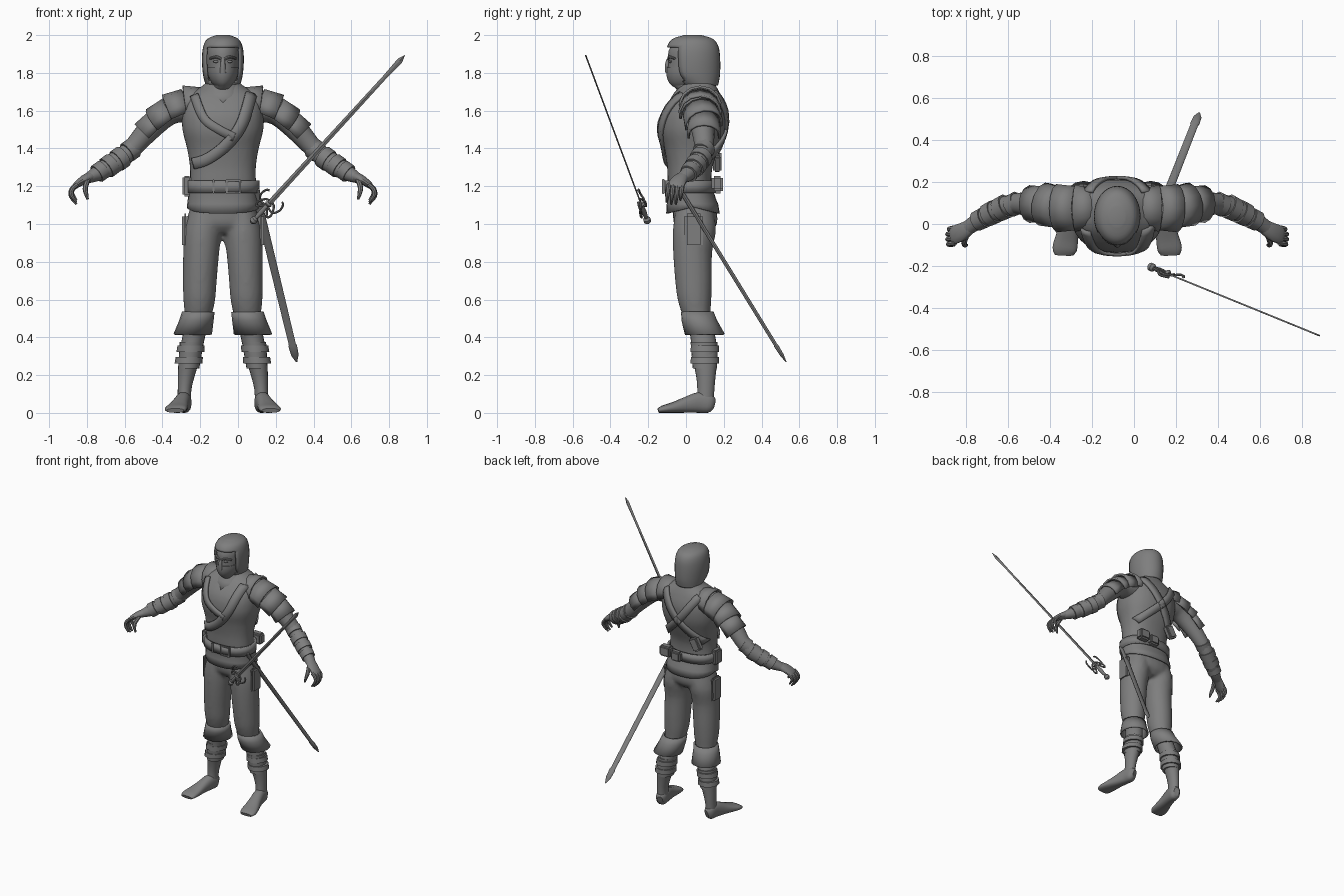
import bpy, bmesh, math
from mathutils import Vector, Matrix
from mathutils.bvhtree import BVHTree

if "Cube" in bpy.data.objects:
    bpy.data.objects.remove(bpy.data.objects["Cube"])

X, Y, Z = Vector((1, 0, 0)), Vector((0, 1, 0)), Vector((0, 0, 1))
CX = -0.08  # the figure stands left of the origin, the sword balances it

grey = bpy.data.materials.new("plain_grey")
grey.use_nodes = True
grey.diffuse_color = (0.21, 0.21, 0.21, 1)
grey.node_tree.nodes["Principled BSDF"].inputs["Base Color"].default_value = (0.21, 0.21, 0.21, 1)


def smooth(secs, k):
    """Catmull-Rom refinement of a list of sections."""
    out = []
    for i in range(len(secs) - 1):
        a, b, c, d = (secs[min(max(j, 0), len(secs) - 1)] for j in range(i - 1, i + 3))
        for s in range(k):
            t = s / k
            out.append(tuple(0.5 * (2 * q + (r - p) * t + (2 * p - 5 * q + 4 * r - w) * t * t
                                    + (3 * q - p - 3 * r + w) * t ** 3)
                             for p, q, r, w in zip(a, b, c, d)))
    return out + [tuple(secs[-1])]


def tube(bm, secs, n=20, ref=Y, p=2, flat=False, cap=True, k=1, arc=None):
    """Loft of sections (x, y, z, ra, rb); arc=(start, end) makes an open shell."""
    secs = smooth(secs, k)
    cs = [Vector(s[:3]) for s in secs]
    rings = []
    for i, s in enumerate(secs):
        t = Z if flat else (cs[min(i + 1, len(cs) - 1)] - cs[max(i - 1, 0)]).normalized()
        u = ref.cross(t).normalized()
        v = t.cross(u)
        ring = []
        for j in range(n):
            a = arc[0] + (arc[1] - arc[0]) * j / (n - 1) if arc else math.tau * j / n
            c, d = math.cos(a), math.sin(a)
            ring.append(bm.verts.new(cs[i] + u * s[3] * math.copysign(abs(c) ** (2 / p), c)
                                     + v * s[4] * math.copysign(abs(d) ** (2 / p), d)))
        rings.append(ring)
    for a, b in zip(rings, rings[1:]):
        for j in range(n - 1 if arc else n):
            bm.faces.new((a[j], a[(j + 1) % n], b[(j + 1) % n], b[j]))
    if cap and not arc:
        bm.faces.new(rings[0][::-1])
        bm.faces.new(rings[-1])
    return bm


def box(bm, centre, size, bevel=0.008, turn=0):
    m = Matrix.Translation(centre) @ Matrix.Rotation(turn, 4, 'Y') @ Matrix.Diagonal((*size, 1))
    vs = bmesh.ops.create_cube(bm, size=1, matrix=m)["verts"]
    es = list({e for v in vs for e in v.link_edges})
    bmesh.ops.bevel(bm, geom=es, offset=bevel, segments=2, affect='EDGES')
    return bm


def make(name, bm, both=False, shift=CX, thick=0, remesh=0, angle=40):
    for s, pre in (((1, "left_"), (-1, "right_")) if both else ((1, ""),)):
        b = bm.copy()
        bmesh.ops.transform(b, matrix=Matrix.Translation((shift, 0, 0)) @ Matrix.Diagonal((s, 1, 1, 1)), verts=b.verts)
        bmesh.ops.recalc_face_normals(b, faces=b.faces)
        me = bpy.data.meshes.new(pre + name)
        b.to_mesh(me)
        b.free()
        ob = bpy.data.objects.new(pre + name, me)
        bpy.context.collection.objects.link(ob)
        me.materials.append(grey)
        if thick:
            m = ob.modifiers.new("thickness", 'SOLIDIFY')
            m.thickness, m.offset = thick, 0
        if remesh:
            m = ob.modifiers.new("merge", 'REMESH')
            m.mode, m.voxel_size, m.use_smooth_shade = 'VOXEL', remesh, True
            m = ob.modifiers.new("soften", 'SMOOTH')
            m.iterations = 4
        bpy.ops.object.select_all(action='DESELECT')
        ob.select_set(True)
        bpy.context.view_layer.objects.active = ob
        bpy.ops.object.shade_smooth_by_angle(angle=math.radians(angle))
    bm.free()


new = bmesh.new


def column(rows):
    """Horizontal sections from rows of (z, y, rx, ry)."""
    return [(0, y, z, rx, ry) for z, y, rx, ry in rows]


# torso with both arms, merged into one tunic
body = tube(new(), column([(1.08, .04, .175, .11), (1.2, .02, .175, .115), (1.3, .02, .175, .12),
                           (1.4, .03, .19, .145), (1.5, .035, .215, .172), (1.6, .045, .215, .165),
                           (1.68, .06, .19, .125), (1.73, .07, .11, .09), (1.77, .07, .07, .07)]),
            n=28, p=2.3, flat=True, k=3)
body.normal_update()
surface = BVHTree.FromBMesh(body)
arm = tube(new(), [(.12, .07, 1.62, .085, .09), (.22, .07, 1.62, .085, .09), (.3, .075, 1.585, .07, .075),
                   (.4, .09, 1.49, .06, .06), (.49, .095, 1.39, .05, .05), (.58, .06, 1.32, .055, .05),
                   (.66, .015, 1.27, .042, .04), (.72, -.025, 1.24, .026, .034)], k=3)
make("arm", arm, both=True)
make("torso", body, remesh=.014)

# trousers: hips and legs merged
pants = tube(new(), column([(.95, .05, .09, .075), (1.0, .05, .165, .115), (1.08, .045, .175, .115),
                            (1.18, .02, .17, .11)]), p=2.3, flat=True, k=3)
for s in (1, -1):
    tube(pants, [(s * x, y, z, rx, ry) for x, y, z, rx, ry in
                 [(.095, .045, 1.08, .08, .10), (.107, .045, .97, .1, .115), (.115, .035, .85, .096, .104),
                  (.122, .04, .7, .09, .098), (.125, .045, .6, .085, .09), (.13, .055, .52, .072, .075),
                  (.14, .07, .46, .06, .065)]], flat=True, k=3)
make("trousers", pants, remesh=.014)

# lower legs, cuffs, wraps
make("lower_leg", tube(new(), [(.135, .065, .5, .06, .065), (.155, .09, .4, .06, .066), (.175, .1, .3, .058, .068),
                               (.193, .105, .2, .045, .052), (.203, .105, .12, .036, .045),
                               (.205, .1, .04, .036, .045)], flat=True, k=3), both=True)
make("knee_cuff", tube(new(), [(.13, .06, .535, .08, .08), (.14, .07, .49, .085, .088), (.16, .1, .415, .096, .1)],
                       n=16, flat=True, cap=False), both=True, thick=.012)
for i, z in enumerate((.34, .278)):
    x = .17 + .01 * i
    make(f"shin_band_{i + 1}", tube(new(), [(x - .002, .1, z + .017, .072, .076), (x + .002, .1, z - .017, .074, .078)],
                                    n=14, flat=True), both=True)
make("shin_wrap", tube(new(), [(.165, .095, .375, .064, .071), (.181, .1, .235, .056, .064)], flat=True), both=True)

# bare feet turned outward
make("foot", tube(new(), [(.197, .147, .045, .02, .03), (.203, .125, .05, .037, .05), (.21, .07, .055, .04, .055),
                          (.225, 0, .042, .045, .042), (.24, -.07, .028, .055, .028),
                          (.25, -.12, .02, .058, .02), (.252, -.147, .012, .045, .012)], ref=Z, p=2.4, k=3), both=True)

# layered shoulder plates and bracers
plates = [((.09, 1.645, .072), (.2, 1.63, .098)), ((.185, 1.625, .09), (.285, 1.585, .1)),
          ((.265, 1.595, .082), (.35, 1.53, .09)), ((.33, 1.55, .07), (.41, 1.47, .077))]
for i, (a, b) in enumerate(plates):
    bm = tube(new(), [(x, .075 + .02 * (x > .3), z, r, r * 1.1) for x, z, r in (a, b)], n=9,
              arc=(math.pi - 1.9, math.pi + 1.9))
    make(f"shoulder_plate_{i + 1}", bm, both=True, thick=.012, angle=20)
for i, (x, y, z, r) in enumerate([(.49, .093, 1.39, .056), (.545, .076, 1.345, .06), (.6, .05, 1.308, .058),
                                  (.65, .022, 1.277, .051)]):
    make(f"bracer_band_{i + 1}", tube(new(), [(x - .018, y + .009, z + .014, r, r), (x + .018, y - .009, z - .012, r, r * .95)],
                                      n=12), both=True)

# hands with curled fingers
hand = tube(new(), [(.7, -.012, 1.25, .028, .034), (.735, -.035, 1.235, .024, .042), (.775, -.052, 1.207, .018, .044),
                    (.788, -.058, 1.193, .012, .038)], n=14, k=2)
for i in range(4):
    y, f = -.09 + .024 * i, (.9, 1, 1, .8)[i]
    tube(hand, [(.77, y, 1.21, .012, .012), (.77 + .03 * f, y - .004, 1.185, .012, .012),
                (.77 + .035 * f, y - .008, 1.21 - .062 * f, .011, .011), (.775, y - .012, 1.21 - .105 * f, .006, .006)],
         n=8, k=3)
tube(hand, [(.715, -.05, 1.235, .014, .014), (.728, -.085, 1.195, .014, .014), (.725, -.1, 1.165, .012, .012),
            (.715, -.1, 1.13, .006, .006)], n=8, k=3)
make("hand", hand, both=True)

# head, face mask and hood
make("head", tube(new(), column([(1.68, .06, .06, .06), (1.735, .02, .05, .095), (1.79, .025, .076, .122),
                                 (1.85, .035, .085, .13), (1.92, .035, .085, .126), (1.97, .035, .06, .09),
                                 (1.985, .035, .03, .05)]), n=24, flat=True, k=3))
make("face_mask", tube(new(), column([(1.728, .02, .042, .09), (1.75, .02, .063, .111), (1.79, .024, .081, .128),
                                      (1.828, .03, .086, .134)]), n=24, flat=True, k=2))
face = tube(new(), [(0, -.092, 1.875, .01, .01), (0, -.1, 1.845, .013, .012), (0, -.1, 1.8, .016, .01)],
            n=10, flat=True, k=2)
for s in (1, -1):
    tube(face, [(s * .008, -.092, 1.873, .008, .007), (s * .035, -.087, 1.884, .008, .009),
                (s * .068, -.06, 1.876, .006, .008)], n=8, k=3)
    bmesh.ops.create_uvsphere(face, u_segments=12, v_segments=8, radius=1,
                              matrix=Matrix.Translation((s * .036, -.083, 1.86)) @ Matrix.Diagonal((.016, .009, .007, 1)))
make("face_features", face)
hood = tube(new(), column([(1.735, .075, .086, .09), (1.79, .045, .1, .13), (1.87, .038, .106, .138),
                           (1.935, .036, .1, .132), (1.975, .036, .08, .105), (1.995, .036, .035, .045)]),
            n=32, flat=True, k=4)
front = [f for f in hood.faces if (c := f.calc_center_median()).y < -.01 and abs(c.x) < .082 and c.z < 1.935]
bmesh.ops.delete(hood, geom=front + [f for f in hood.faces if len(f.verts) > 4 and f.calc_center_median().z < 1.8],
                 context='FACES')
make("hood", hood, thick=.01)
make("collar", tube(new(), column([(1.635, .035, .125, .125), (1.69, .05, .112, .108), (1.735, .065, .085, .085),
                                   (1.765, .075, .078, .078)]), n=16, flat=True, cap=False), thick=.014, angle=25)

# skirt with a lower hem at front and back
skirt = tube(new(), column([(1.19, .02, .177, .118), (1.13, .03, .182, .125), (1.09, .037, .187, .138)]),
             n=28, p=2.3, flat=True, cap=False, k=2)
for v in skirt.verts:
    if v.co.z < 1.1:
        v.co.z -= .035 * abs(v.co.y - .037) / .138
make("tunic_skirt", skirt, thick=.008)

# belt, buckle and pouches
make("belt", tube(new(), column([(1.165, .02, .185, .134), (1.23, .02, .185, .134)]), n=28, p=2.3, flat=True, cap=False),
     thick=.016, angle=30)
buckle = new()
for dz in (-.034, .034):
    box(buckle, (.055, -.12, 1.198 + dz), (.07, .014, .012), .003)
for x in (-.05, .02, .09):
    box(buckle, (x, -.12, 1.198), (.012, .016, .075), .003)
make("belt_buckle", buckle)
make("hip_pouch", box(new(), (-.19, .015, 1.2), (.045, .08, .11), .01))
back = box(new(), (.13, .165, 1.215), (.09, .06, .08), .012)
box(back, (.04, .17, 1.2), (.08, .05, .075), .012)
make("back_pouches", back)
make("thigh_pad", box(new(), (.2, .04, .965), (.035, .1, .18), .014), both=True)


# chest and back straps laid over the torso
def strap(name, path, side, width):
    pts = [Vector((x, 0, z)) for x, z in smooth(path, 6)]
    bm, rows = new(), []
    for i, c in enumerate(pts):
        d = (pts[min(i + 1, len(pts) - 1)] - pts[max(i - 1, 0)]).normalized()
        row = []
        for w in (-.5, 0, .5):
            q = c + Y.cross(d) * w * width
            hit = surface.ray_cast(Vector((q.x, side, q.z)), Vector((0, -side, 0)))[0]
            if hit:
                row.append(hit + Y * side * .01)
        if len(row) == 3:
            rows.append([bm.verts.new(p) for p in row])
    for a, b in zip(rows, rows[1:]):
        for j in (0, 1):
            bm.faces.new((a[j], a[j + 1], b[j + 1], b[j]))
    make(name, bm, thick=.016)


strap("front_sash", [(.15, 1.69), (.1, 1.53), (.02, 1.42), (-.08, 1.345), (-.155, 1.32)], -1, .06)
strap("front_strap", [(-.15, 1.68), (-.1, 1.56), (-.02, 1.5), (.06, 1.46)], -1, .045)
strap("back_sash", [(.14, 1.69), (.02, 1.52), (-.155, 1.33)], 1, .055)
strap("back_strap", [(-.14, 1.69), (-.02, 1.52), (.155, 1.35)], 1, .055)
make("back_case", box(new(), (-.12, .165, 1.33), (.07, .045, .1), .01, .5))

# scabbard hanging behind the left hip
top, tip = Vector((.09, -.03, 1.18)), Vector((.31, .53, .27))
make("scabbard", tube(new(), [(*top.lerp(tip, t), r * .5, r) for t, r in
                              [(0, .025), (.05, .022), (.9, .019), (.905, .023), (.96, .02), (1, .004)]],
                      n=12, ref=X), shift=0)

# drawn sword with curled guard
pommel, point = Vector((.07, -.2, 1.005)), Vector((.88, -.53, 1.89))
d = (point - pommel).normalized()
w = d.cross(Y).normalized() * -1
n = w.cross(d)
guard = pommel + d * .13
sword = tube(new(), [(*(guard + d * l), r, .004) for l, r in [(0, .014), (.95, .011), (1.08, .015), (1.12, .001)]],
             n=4, ref=n)
make("sword_blade", sword, shift=0, angle=10)
hilt = tube(new(), [(*(pommel + d * l), r, r) for l, r in [(.0, .008), (.012, .02), (.03, .02), (.04, .01), (.08, .014),
                                                          (.13, .011), (.14, .02), (.15, .012)]], n=12, ref=n)
for s in (1, -1):
    for curve in ([(0, 0), (.045, -.008), (.066, .025), (.06, .06), (.045, .07)],
                  [(.012, -.01), (.04, -.045), (.05, -.02), (.03, .02), (.008, .03)]):
        tube(hilt, [(*(guard + w * s * a + d * b + n * .012 * (b < -.005) * s), .006, .006) for a, b in curve],
             n=8, ref=n, k=4)
make("sword_hilt", hilt, shift=0)
